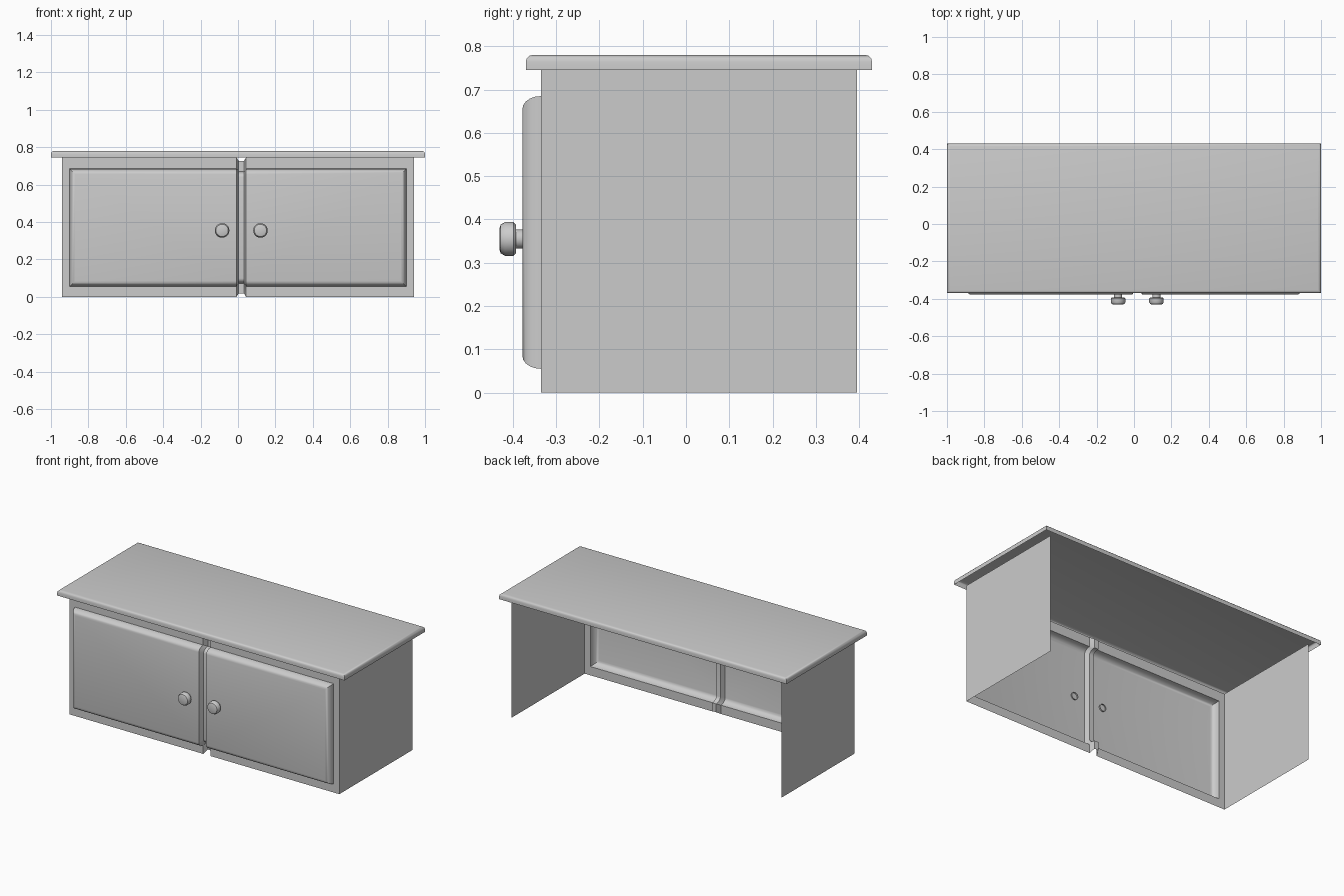
import bpy, bmesh, math
from mathutils import Matrix, Vector

if "Cube" in bpy.data.objects:
    bpy.data.objects.remove(bpy.data.objects["Cube"], do_unlink=True)

grey = bpy.data.materials.new("plain_grey")
grey.use_nodes = True
COLOUR = (0.6, 0.6, 0.6, 1)
grey.diffuse_color = COLOUR
grey.node_tree.nodes["Principled BSDF"].inputs["Base Color"].default_value = COLOUR

HALF_W, BODY_H, FRONT, BACK = 0.94, 0.745, -0.335, 0.395


def finish(name, bm, smooth=False):
    bmesh.ops.recalc_face_normals(bm, faces=bm.faces)
    mesh = bpy.data.meshes.new(name)
    bm.to_mesh(mesh)
    bm.free()
    mesh.materials.append(grey)
    obj = bpy.data.objects.new(name, mesh)
    bpy.context.collection.objects.link(obj)
    if smooth:
        bpy.ops.object.select_all(action="DESELECT")
        obj.select_set(True)
        bpy.context.view_layer.objects.active = obj
        bpy.ops.object.shade_smooth_by_angle(angle=math.radians(35))
    return obj


def strip(bm, rows):
    """Join equally long rows of points with quads."""
    rows = [[bm.verts.new(p) for p in row] for row in rows]
    for a, b in zip(rows, rows[1:]):
        for i in range(len(a) - 1):
            bm.faces.new((a[i], a[i + 1], b[i + 1], b[i]))
    return rows


# Steps across the front: inset, height low, height high, depth
rings = [(0, 0, BODY_H, FRONT)]
for k in range(6):
    t = math.radians(90) * k / 5
    roll = 0.03 * (1 - math.cos(t))
    rings.append((0.04 + roll, 0.055 + roll, 0.685 - roll, FRONT - 0.043 * math.sin(t)))

# Front panels with raised doors running up to the central groove
for name, side, inner in (("right", -1, -0.008), ("left", 1, 0.043)):
    bm = bmesh.new()
    rows = []
    for inset, lo, hi, y in rings:
        outer = side * (HALF_W - inset)
        rows.append([(inner, y, lo), (outer, y, lo), (outer, y, hi), (inner, y, hi)])
    rows = strip(bm, rows)
    bm.faces.new(rows[-1])
    finish(name + "_door_panel", bm, True)

# Central groove following the door profile, set back from it
edge = [(y, lo) for _, lo, _, y in rings] + [(y, hi) for _, _, hi, y in reversed(rings)]


def groove_floor(y, z):
    middle = BODY_H / 2
    return y + 0.03, middle + (z - middle) * 0.95


floor = [groove_floor(y, z) for y, z in edge]
bm = bmesh.new()
strip(bm, [[(x, y, z) for y, z in line] for x, line in
           ((-0.008, edge), (0.004, floor), (0.032, floor), (0.043, edge))])
finish("door_groove", bm, True)

# Thin side walls
for name, x in (("right_side", -HALF_W), ("left_side", HALF_W)):
    bm = bmesh.new()
    strip(bm, [[(x, y, z) for y in (FRONT, BACK)] for z in (0, BODY_H)])
    finish(name, bm)

# Top board: shell with rounded upper edges, open underneath
bm = bmesh.new()
bmesh.ops.create_cube(bm, size=1, matrix=Matrix.Translation((0, 0.03, 0.7625))
                      @ Matrix.Diagonal((2, 0.8, 0.035, 1)))
upper = [e for e in bm.edges if all(v.co.z > 0.77 for v in e.verts)]
bmesh.ops.bevel(bm, geom=upper, offset=0.016, segments=3, profile=0.5, affect="EDGES")
bottom = [f for f in bm.faces if f.calc_center_median().z < 0.746]
bmesh.ops.delete(bm, geom=bottom, context="FACES")
finish("top_board", bm, True)

# Turned knobs: radius and depth from stem to face
PROFILE = [(0.022, -0.37), (0.022, -0.393), (0.033, -0.393), (0.039, -0.399),
           (0.039, -0.418), (0.033, -0.428), (0.024, -0.431), (0, -0.431)]
for name, x in (("right_knob", -0.085), ("left_knob", 0.12)):
    bm = bmesh.new()
    verts = [bm.verts.new((r, y, 0)) for r, y in PROFILE]
    edges = [bm.edges.new(pair) for pair in zip(verts, verts[1:])]
    bmesh.ops.spin(bm, geom=verts + edges, cent=(0, 0, 0), axis=(0, 1, 0),
                   angle=math.tau, steps=20, use_duplicate=False)
    bmesh.ops.remove_doubles(bm, verts=bm.verts, dist=0.0005)
    bmesh.ops.translate(bm, verts=bm.verts, vec=Vector((x, 0, 0.355)))
    finish(name, bm, True)
